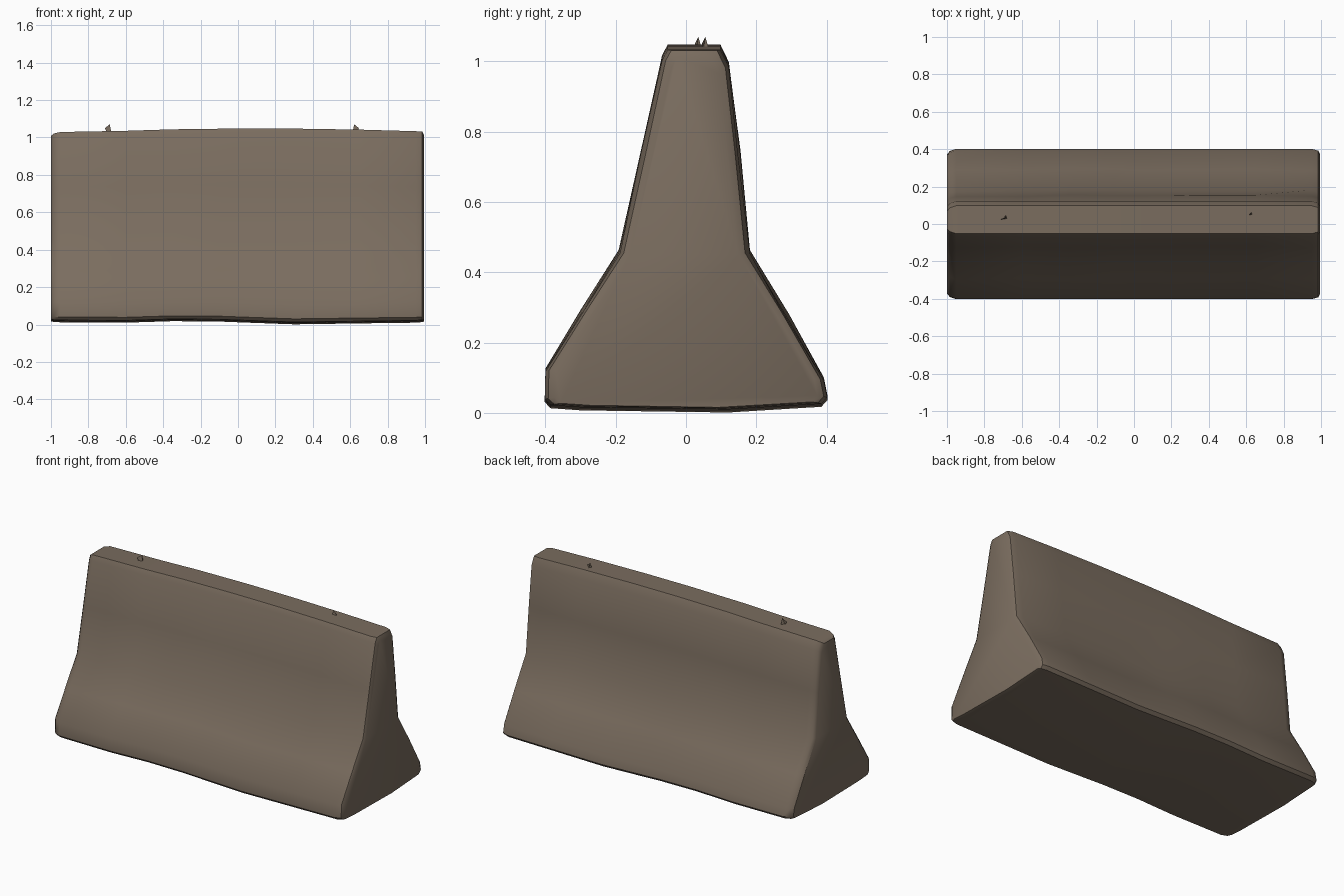
import bpy, bmesh, math, random

if "Cube" in bpy.data.objects:
    bpy.data.objects.remove(bpy.data.objects["Cube"])
random.seed(4)

concrete = bpy.data.materials.new("weathered concrete")
concrete.diffuse_color = (0.195, 0.152, 0.114, 1)
concrete.use_nodes = True
concrete.node_tree.nodes["Principled BSDF"].inputs["Base Color"].default_value = concrete.diffuse_color

def finish(bm, name, angle):
    bmesh.ops.recalc_face_normals(bm, faces=bm.faces)
    me = bpy.data.meshes.new(name)
    bm.to_mesh(me)
    bm.free()
    me.materials.append(concrete)
    ob = bpy.data.objects.new(name, me)
    bpy.context.collection.objects.link(ob)
    bpy.ops.object.select_all(action='DESELECT')
    ob.select_set(True)
    bpy.context.view_layer.objects.active = ob
    bpy.ops.object.shade_smooth_by_angle(angle=math.radians(angle))
    return ob

# Barrier cross-section (y, z), wide foot and tapering wall
profile = [(-0.30, 0.012), (-0.385, 0.018), (-0.402, 0.035), (-0.40, 0.115),
           (-0.295, 0.285), (-0.187, 0.455), (-0.125, 0.74), (-0.068, 1.01),
           (-0.052, 1.04), (0.098, 1.04), (0.122, 0.99), (0.15, 0.74),
           (0.178, 0.455), (0.29, 0.27), (0.392, 0.09), (0.402, 0.04),
           (0.385, 0.022), (0.12, 0.006)]

# Stations along the length: x, edge inset, top offset, bottom offset
stations = [(-1.0, 0.030, -0.03, 0.012), (-0.985, 0.012, -0.018, 0.008),
            (-0.95, 0, -0.010, 0.006), (-0.6, 0, -0.004, 0.004),
            (-0.35, 0, 0.004, 0.012), (-0.1, 0, 0.007, 0.010),
            (0.0, 0, 0.008, 0.006), (0.3, 0, 0.007, -0.005),
            (0.65, 0, 0.002, 0.0), (0.95, 0, -0.006, 0.004),
            (0.985, 0.010, -0.008, 0.007), (0.995, 0.028, -0.025, 0.010)]

bm = bmesh.new()
rings = []
for x, inset, top, bottom in stations:
    ring = []
    for y, z in profile:
        yy = y - math.copysign(min(inset, abs(y) * 0.5), y)
        zz = z + bottom * (1 - z) + top * z
        if inset == 0 and 0.2 < z < 0.8:      # slight worn unevenness
            yy += random.uniform(-0.006, 0.006)
        ring.append(bm.verts.new((x, yy, max(zz, 0.0))))
    rings.append(ring)
n = len(profile)
for a, b in zip(rings, rings[1:]):
    for i in range(n):
        j = (i + 1) % n
        bm.faces.new((a[i], a[j], b[j], b[i]))
bm.faces.new(rings[0])
bm.faces.new(rings[-1])
finish(bm, "concrete_barrier", 40)

# Small bent chips sticking out of the top
for name, x, y, side in (("left_top_chip", -0.69, 0.035, -1),
                         ("right_top_chip", 0.625, 0.055, 1)):
    bm = bmesh.new()
    base = [bm.verts.new((x + dx, y + dy, 1.03))
            for dx, dy in ((-0.012, -0.01), (0.012, -0.006), (0.004, 0.012))]
    tip = bm.verts.new((x - side * 0.004, y, 1.07))
    hook = bm.verts.new((x + side * 0.022, y - 0.01, 1.05))
    bm.faces.new(base)
    for i in range(3):
        bm.faces.new((base[i], base[(i + 1) % 3], tip))
    bm.faces.new((tip, hook, base[1 if side > 0 else 0]))
    finish(bm, name, 30)
